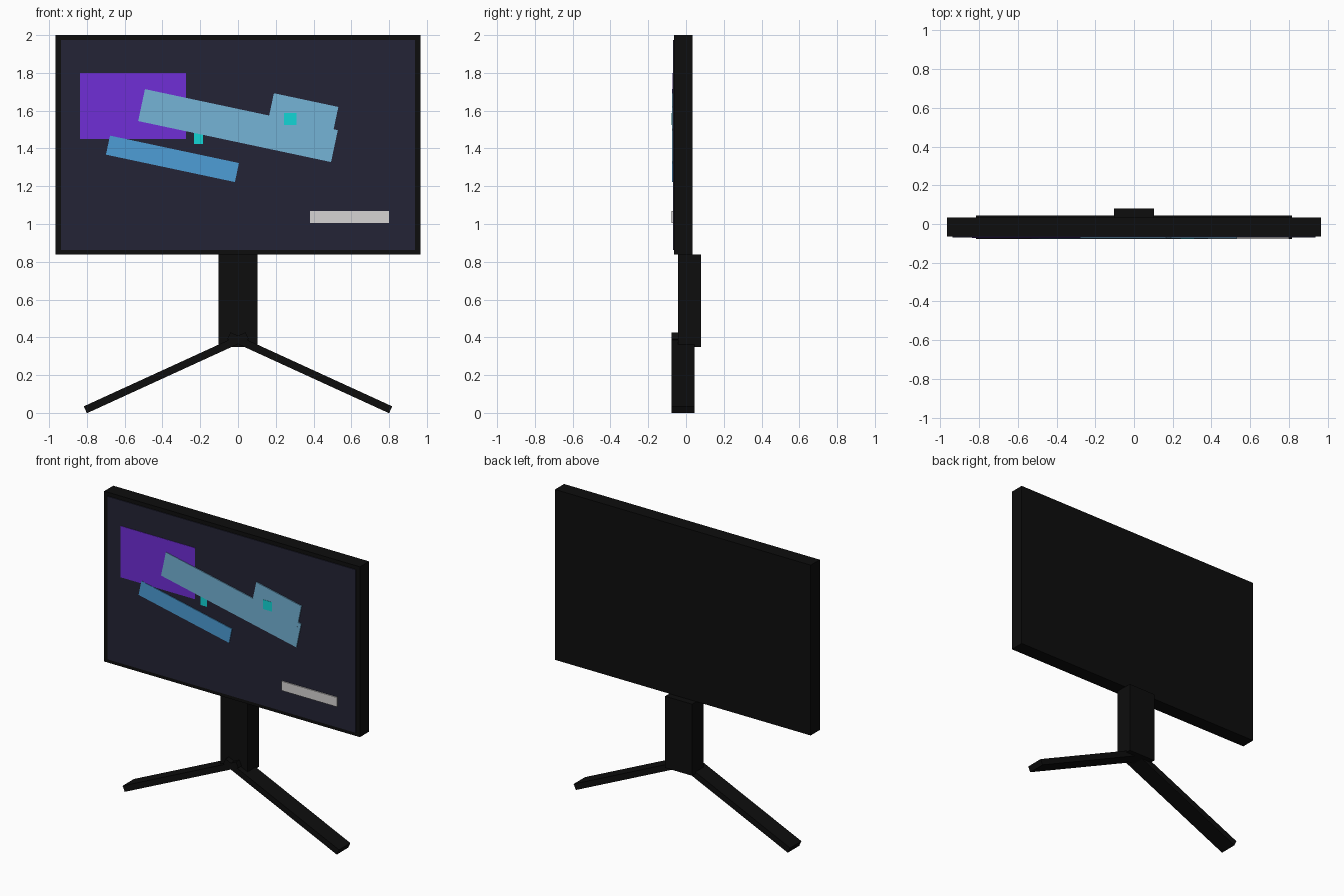
import bpy
from math import radians

cube = bpy.data.objects.get("Cube")
if cube:
    bpy.data.objects.remove(cube, do_unlink=True)


def linear(c):
    c /= 255
    return c / 12.92 if c <= 0.04045 else ((c + 0.055) / 1.055) ** 2.4


def material(name, r, g, b):
    m = bpy.data.materials.new(name)
    m.use_nodes = True
    colour = (linear(r), linear(g), linear(b), 1)
    m.diffuse_color = colour
    bsdf = m.node_tree.nodes["Principled BSDF"]
    bsdf.inputs["Base Color"].default_value = colour
    bsdf.inputs["Roughness"].default_value = 0.6
    return m


black = material("black plastic", 13, 13, 13)
navy = material("dark screen", 36, 36, 54)
purple = material("purple", 112, 46, 214)
pale_blue = material("pale blue", 117, 179, 214)
blue = material("blue", 77, 158, 214)
teal = material("teal", 18, 214, 214)
white = material("light grey", 214, 211, 211)


def box(name, mat, x, z, width, height, front, back, tilt=0):
    """Box centred on x and z, spanning front to back in y, tilted about y."""
    bpy.ops.mesh.primitive_cube_add(size=1, location=(x, (front + back) / 2, z))
    ob = bpy.context.object
    ob.name = name
    ob.scale = (width, back - front, height)
    ob.rotation_euler.y = radians(tilt)
    ob.data.materials.append(mat)
    return ob


# Display housing and screen
box("housing", black, 0, 1.419, 1.93, 1.162, -0.064, 0.034)
box("screen", navy, 0, 1.418, 1.874, 1.112, -0.069, -0.06)

# Stand: neck and two splayed legs crossing inside it
box("neck", black, 0, 0.594, 0.204, 0.488, -0.042, 0.08)
for side, s in (("left", 1), ("right", -1)):
    box(side + "_leg", black, s * 0.38, 0.2125, 0.942, 0.04, -0.078, 0.045, s * 24.6)

# Thin plates forming the artwork on the screen
SCREEN = -0.069
box("purple_panel", purple, -0.556, 1.625, 0.56, 0.35, -0.0715, SCREEN)
box("small_light", teal, -0.209, 1.455, 0.048, 0.064, -0.0725, SCREEN)
box("lower_bar", blue, -0.347, 1.345, 0.698, 0.103, -0.0735, SCREEN, 12)
box("main_bar", pale_blue, 0, 1.521, 1.044, 0.173, -0.0745, SCREEN, 12)
box("raised_block", pale_blue, 0.343, 1.573, 0.349, 0.17, -0.075, SCREEN, 12)
box("large_light", teal, 0.277, 1.556, 0.068, 0.064, -0.077, SCREEN)
box("caption_bar", white, 0.59, 1.037, 0.418, 0.064, -0.0765, SCREEN)
